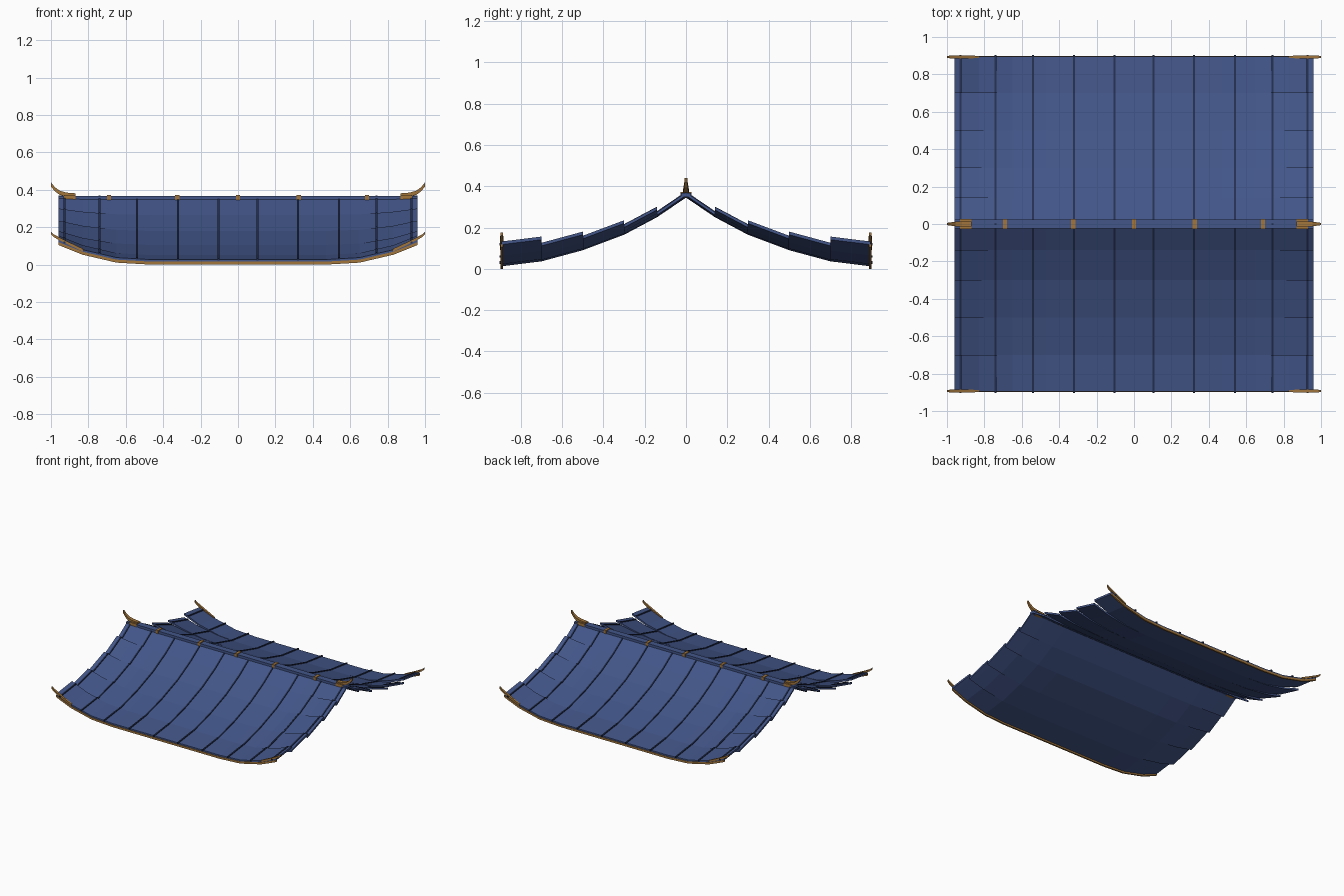
import bpy, bmesh

cube = bpy.data.objects.get("Cube")
if cube:
    bpy.data.objects.remove(cube, do_unlink=True)


def material(name, rgb):
    m = bpy.data.materials.new(name)
    m.use_nodes = True
    m.diffuse_color = (*rgb, 1)
    m.node_tree.nodes["Principled BSDF"].inputs["Base Color"].default_value = (*rgb, 1)
    return m


BLUE = material("blue roof", (0.055, 0.092, 0.25))
NAVY = material("navy batten", (0.018, 0.03, 0.08))
GOLD = material("aged gold", (0.36, 0.18, 0.045))


def loft(name, sections, mat, mirror=""):
    """Closed solid through matching cross-sections, mirrored over the named axes."""
    bm = bmesh.new()
    rings = [[bm.verts.new(p) for p in s] for s in sections]
    n = len(rings[0])
    for a, b in zip(rings, rings[1:]):
        for i in range(n):
            j = (i + 1) % n
            bm.faces.new((a[i], a[j], b[j], b[i]))
    bm.faces.new(rings[0])
    bm.faces.new(rings[-1])
    bmesh.ops.recalc_face_normals(bm, faces=bm.faces[:])
    me = bpy.data.meshes.new(name)
    bm.to_mesh(me)
    bm.free()
    me.materials.append(mat)
    ob = bpy.data.objects.new(name, me)
    bpy.context.collection.objects.link(ob)
    if mirror:
        mod = ob.modifiers.new("Mirror", 'MIRROR')
        mod.use_axis = ["X" in mirror, "Y" in mirror, False]
        mod.use_mirror_merge = False
    return ob


def rect_yz(x, y, z, hw, h0, h1):
    """Rectangle across x, from z+h0 to z+h1."""
    return [(x, y - hw, z + h0), (x, y + hw, z + h0),
            (x, y + hw, z + h1), (x, y - hw, z + h1)]


def rise(x, table=((0, 0), (.47, 0), (.65, .1), (.83, .5), (.93, .88), (.96, 1))):
    """Share of the end lift reached at distance |x| from the middle."""
    x = min(abs(x), .96)
    for (x0, f0), (x1, f1) in zip(table, table[1:]):
        if x <= x1:
            return f0 + (f1 - f0) * (x - x0) / (x1 - x0)


# Underside of the middle of the slope, ridge to eave, and the end lift per course
SLOPE = [(0, .345), (.14, .25), (.3, .165), (.5, .09), (.7, .036), (.895, .012)]
LIFT = [.01, .035, .055, .075, .105]
HALF = [.47, .65, .83, .93, .96]
STATIONS = [-x for x in reversed(HALF)] + HALF
THICK = .015

# Courses and the battens running down them
for k, lift in enumerate(LIFT):
    (y0, z0), (y1, z1) = SLOPE[k], SLOPE[k + 1]
    sections = []
    for x in STATIONS:
        d = lift * rise(x)
        sections.append([(x, y0, z0 + d), (x, y1, z1 + d),
                         (x, y1, z1 + d + THICK), (x, y0, z0 + d + THICK)])
    loft(f"roof_course_{k + 1}", sections, BLUE, "Y")

    end = .008 if k == len(LIFT) - 1 else 0
    for x in (.105, .32, .54, .74, .927):
        d = lift * rise(x) + THICK
        loft(f"batten_{k + 1}",
             [[(x - .005, y, z + d - .005), (x + .005, y, z + d - .005),
               (x + .005, y, z + d + .006), (x - .005, y, z + d + .006)]
              for y, z in ((y0, z0), (y1 + end, z1))], NAVY, "XY")

# Gold strip under each eave
loft("eave_trim", [rect_yz(x, .893, SLOPE[-1][1] + LIFT[-1] * rise(x), .006, -.012, .004)
                   for x in STATIONS], GOLD, "Y")

# Upturned eave corners
TIP = [(.83, .079, .006), (.9, .112, .008), (.96, .142, .008), (.985, .156, .007), (1, .17, .005)]
loft("eave_corner_tip", [rect_yz(x, .893, z, w, -.009, .006) for x, z, w in TIP], GOLD, "XY")

# Ridge cap with its gold bands
loft("ridge_cap", [rect_yz(x, 0, .36, .024, -.012, .007) for x in (-.96, .96)], BLUE)
for x in (-.69, -.325, 0, .325, .69):
    loft("ridge_band", [rect_yz(x + d, 0, .36, .026, -.014, .012) for d in (-.011, .011)], GOLD)

# Curved ridge finials over a gold saddle
loft("ridge_saddle", [rect_yz(x, 0, .36, .026, -.014, .013) for x in (.87, .93)], GOLD, "X")
FIN = [(.87, .373, .014), (.92, .377, .014), (.955, .388, .012), (.98, .407, .009), (1, .432, .006)]
loft("ridge_finial", [rect_yz(x, 0, z, w, -.014, .008) for x, z, w in FIN], GOLD, "X")
